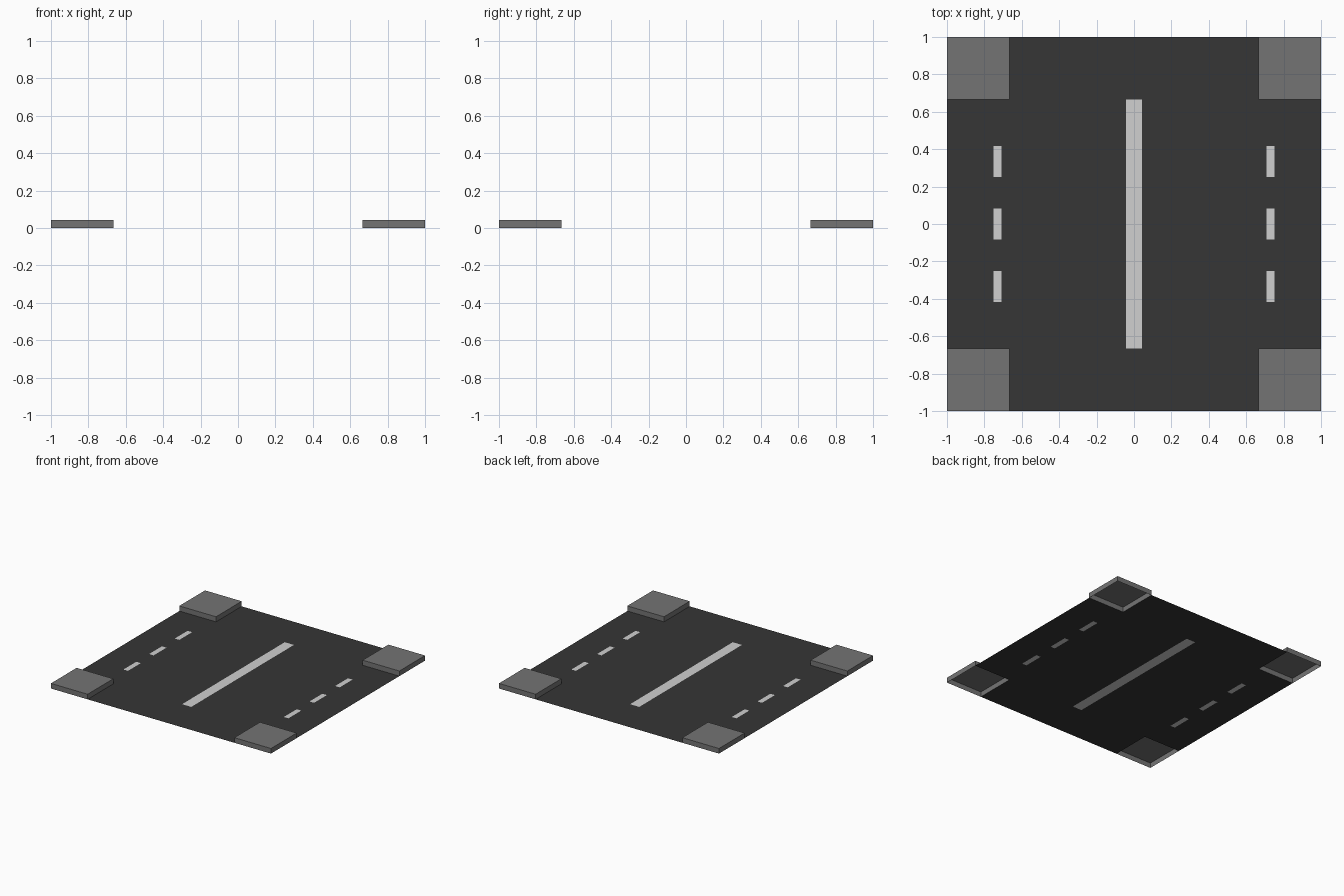
import bpy, bmesh

if "Cube" in bpy.data.objects:
    bpy.data.objects.remove(bpy.data.objects["Cube"])

U = 1 / 12          # layout module
H = 0.042           # kerb height
K = 8 * U           # inner edge of kerb blocks


def material(name, v):
    m = bpy.data.materials.new(name)
    m.diffuse_color = (v, v, v, 1)
    m.use_nodes = True
    m.node_tree.nodes["Principled BSDF"].inputs["Base Color"].default_value = m.diffuse_color
    return m


asphalt = material("asphalt", 0.037)
paint = material("white paint", 0.63)
concrete = material("concrete", 0.175)


def make_object(name, bm, mats):
    me = bpy.data.meshes.new(name)
    bm.to_mesh(me)
    bm.free()
    for m in mats:
        me.materials.append(m)
    ob = bpy.data.objects.new(name, me)
    bpy.context.collection.objects.link(ob)
    return ob


# Road sheet: grid cut along the marking edges, corners left out
half_x = [0.5 * U, K, 8.5 * U, 9 * U, 1]
half_y = [1 * U, 3 * U, 5 * U, K, 1]
xs = [-v for v in reversed(half_x)] + half_x
ys = [-v for v in reversed(half_y)] + half_y


def is_marking(x, y):
    x, y = abs(x), abs(y)
    centre_line = x < 0.5 * U and y < K
    dash = 8.5 * U < x < 9 * U and (y < U or 3 * U < y < 5 * U)
    return centre_line or dash


bm = bmesh.new()
verts = [[bm.verts.new((x, y, 0)) for y in ys] for x in xs]
for i in range(len(xs) - 1):
    for j in range(len(ys) - 1):
        cx, cy = (xs[i] + xs[i + 1]) / 2, (ys[j] + ys[j + 1]) / 2
        if abs(cx) > K and abs(cy) > K:
            continue
        f = bm.faces.new((verts[i][j], verts[i + 1][j],
                          verts[i + 1][j + 1], verts[i][j + 1]))
        f.material_index = 1 if is_marking(cx, cy) else 0
loose = [v for v in bm.verts if not v.link_faces]
bmesh.ops.delete(bm, geom=loose, context='VERTS')
make_object("road_surface", bm, [asphalt, paint])

# Raised pavement corners: blocks with open undersides
for sx, side in ((-1, "left"), (1, "right")):
    for sy, end in ((-1, "front"), (1, "back")):
        bm = bmesh.new()
        bmesh.ops.create_cube(bm, size=1)
        size = 1 - K
        for v in bm.verts:
            v.co.x = v.co.x * size + sx * (1 + K) / 2
            v.co.y = v.co.y * size + sy * (1 + K) / 2
            v.co.z = (v.co.z + 0.5) * H
        bm.normal_update()
        bottom = [f for f in bm.faces if f.normal.z < -0.5]
        bmesh.ops.delete(bm, geom=bottom, context='FACES_ONLY')
        make_object(f"pavement_corner_{end}_{side}", bm, [concrete])
